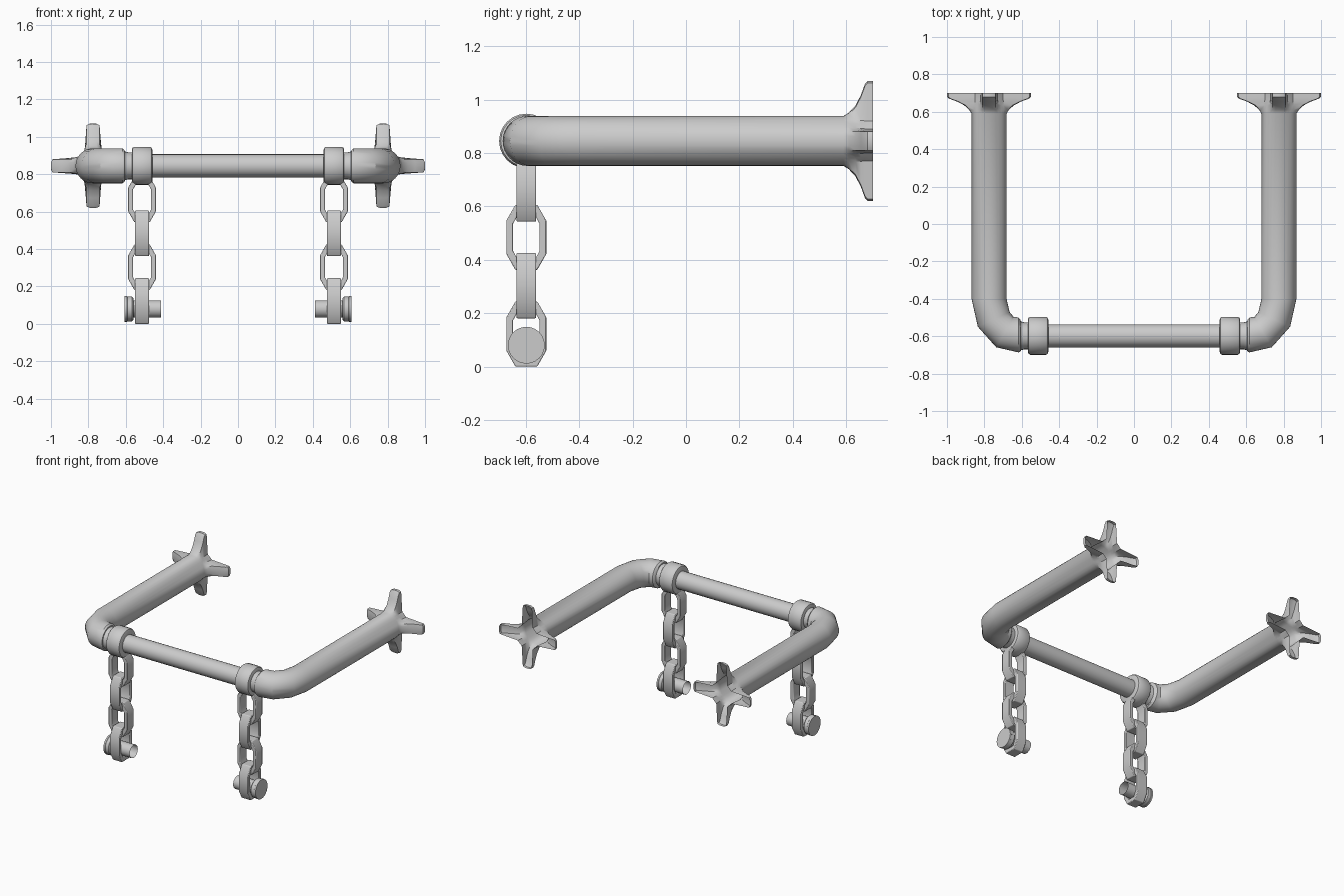
import bpy, bmesh
from math import radians, cos, sin, pi
from mathutils import Vector

if "Cube" in bpy.data.objects:
    bpy.data.objects.remove(bpy.data.objects["Cube"])

Z, YB, XC = 0.845, -0.598, 0.513      # bar height, bar depth, chain offset
R = 0.0935                            # arm tube radius


def finish(name, bm, mirror=True, bevel=0, angle=35):
    bmesh.ops.recalc_face_normals(bm, faces=bm.faces)
    me = bpy.data.meshes.new(name)
    bm.to_mesh(me)
    bm.free()
    ob = bpy.data.objects.new(name, me)
    bpy.context.collection.objects.link(ob)
    bpy.context.view_layer.objects.active = ob
    ob.select_set(True)
    bpy.ops.object.shade_smooth_by_angle(angle=radians(angle))
    ob.select_set(False)
    if bevel:
        b = ob.modifiers.new("bevel", 'BEVEL')
        b.width, b.segments = bevel, 2
    if mirror:
        ob.modifiers.new("mirror", 'MIRROR')
    return ob


def loft(bm, rings, cap_start=False, cap_end=False):
    loops = [[bm.verts.new(p) for p in r] for r in rings]
    n = len(loops[0])
    for a, b in zip(loops, loops[1:]):
        for i in range(n):
            bm.faces.new((a[i], a[(i + 1) % n], b[(i + 1) % n], b[i]))
    if cap_start:
        bm.faces.new(loops[0])
    if cap_end:
        bm.faces.new(loops[-1])


def turned(name, profile, y, z, caps=(True, True), mirror=True, sides=24):
    # round part along x from (x, radius) pairs
    bm = bmesh.new()
    rings = [[(x, y + r * cos(2 * pi * i / sides), z + r * sin(2 * pi * i / sides))
              for i in range(sides)] for x, r in profile]
    loft(bm, rings, *caps)
    return finish(name, bm, mirror)


# Arm tube with a four-pointed, open-backed wall foot
ANG = [-22, -11, 0, 11, 22, 33.5, 45, 56.5]


def section(reach, t):
    pts = []
    for q in range(4):
        for k, a in enumerate(ANG):
            c = Vector((R * cos(radians(a)), R * sin(radians(a))))
            if k < 5:
                drop = 0.008 * t if k in (0, 4) else 0
                p = Vector((c.x + reach - R * (1 - t) - c.x * t - drop, c.y))
                if t == 0:
                    p = c
            else:
                p = c.lerp(Vector([(0.075, 0.044), (0.06, 0.06), (0.044, 0.075)][k - 5]), t)
            s, co = sin(q * pi / 2), cos(q * pi / 2)
            pts.append((p.x * co - p.y * s, p.x * s + p.y * co))
    return pts


XA = 0.775
stations = [((XA, y), (0, -1), section(reach, t)) for y, reach, t in
            [(0.70, 0.225, 1), (0.68, 0.225, 0.9), (0.67, 0.213, 0.8), (0.655, 0.172, 0.6),
             (0.635, 0.133, 0.4), (0.61, 0.106, 0.15), (0.59, R, 0)]]
round_sec = section(R, 0)
for p, d in [((XA, -0.40), (0, -1)), ((0.75, -0.51), (-0.42, -0.91)),
             ((0.69, -0.578), (-0.87, -0.5)), ((0.618, YB + 0.005), (-1, 0))]:
    stations.append((p, d, round_sec))
for x, k in [(0.606, 0.9), (0.602, 0.6)]:
    stations.append(((x, YB), (-1, 0), [(u * k, v * k) for u, v in round_sec]))
rings = []
for (x, y), d, sec in stations:
    dv = Vector((d[0], d[1], 0)).normalized()
    side = Vector((-dv.y, dv.x, 0))
    rings.append([Vector((x, y, Z)) + side * u + Vector((0, 0, v)) for u, v in sec])
bm = bmesh.new()
loft(bm, rings, cap_end=True)
finish("arm_with_wall_foot", bm)

# Cross bar, neck and chain collar
turned("cross_bar", [(-0.61, 0.062), (0.61, 0.062)], YB, Z, mirror=False)
turned("neck", [(0.56, 0.072), (0.585, 0.072), (0.61, 0.078)], YB, Z)
turned("chain_collar", [(0.458, 0.085), (0.462, 0.096), (0.472, 0.102), (0.554, 0.102),
                        (0.564, 0.096), (0.568, 0.085)], YB, Z)


# Chain links: flat octagonal loops, alternating by a quarter turn
def link(name, zc, along_x):
    def octagon(w, h, cw, ch):
        return [(w, -h + ch), (w, h - ch), (w - cw, h), (-w + cw, h),
                (-w, h - ch), (-w, -h + ch), (-w + cw, -h), (w - cw, -h)]
    outer = octagon(0.075, 0.122, 0.034, 0.06)
    inner = octagon(0.049, 0.092, 0.022, 0.04)
    bm = bmesh.new()
    rings = []
    for loop, d in [(outer, -0.037), (outer, 0.037), (inner, 0.037), (inner, -0.037), (outer, -0.037)]:
        rings.append([(XC + u, YB + d, zc + v) if along_x else (XC + d, YB + u, zc + v)
                      for u, v in loop])
    loft(bm, rings)
    bmesh.ops.remove_doubles(bm, verts=bm.verts, dist=1e-5)
    finish(name, bm, bevel=0.004, angle=30)


for i in range(4):
    link(f"chain_link_{i + 1}", 0.122 + 0.181 * (3 - i), i % 2 == 0)

# Bolt through the last link: open pin and rounded head
turned("bolt_pin", [(0.412, 0.046), (0.57, 0.046)], YB, 0.08, caps=(False, False))
turned("bolt_head", [(0.56, 0.058), (0.568, 0.067), (0.592, 0.067), (0.594, 0.069),
                     (0.606, 0.069)], YB, 0.08)
